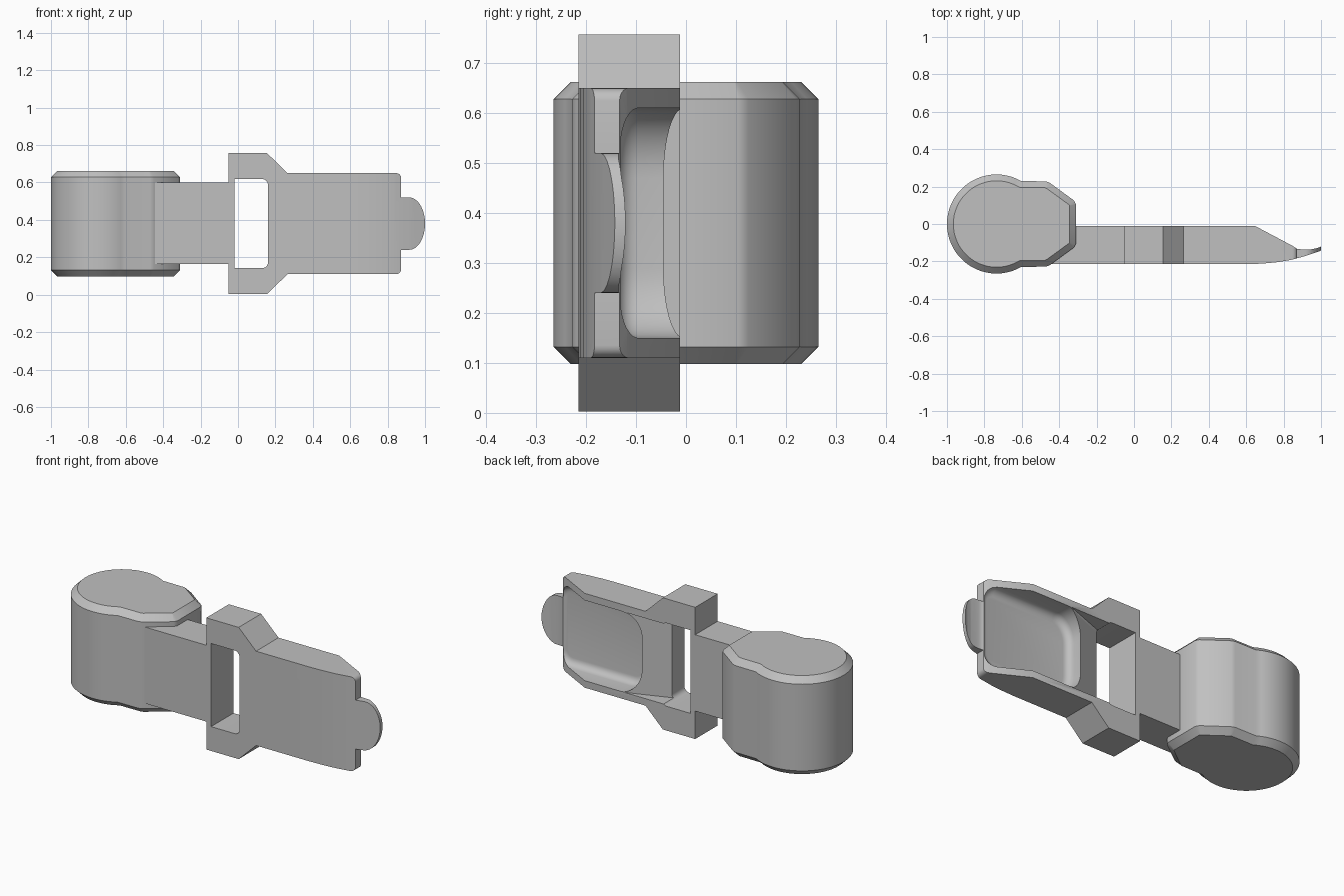
import bpy, bmesh
from math import sin, cos, pi, radians

default_cube = bpy.data.objects.get("Cube")
if default_cube:
    bpy.data.objects.remove(default_cube, do_unlink=True)

GREY = (0.53, 0.53, 0.53, 1)
grey = bpy.data.materials.new("plain grey")
grey.use_nodes = True
grey.diffuse_color = GREY
grey.node_tree.nodes["Principled BSDF"].inputs["Base Color"].default_value = GREY


def arc(cx, cy, rx, ry, start, end, steps=8):
    angles = [radians(start + (end - start) * i / steps) for i in range(steps + 1)]
    return [(cx + rx * cos(a), cy + ry * sin(a)) for a in angles]


def prism(name, points, axis, low, high, bevel_low=0, bevel_high=0, segments=1):
    """Extrude a closed profile along y (x,z points) or z (x,y points)."""
    bm = bmesh.new()

    def place(p, d):
        return (p[0], d, p[1]) if axis == "y" else (p[0], p[1], d)
    rings = [[bm.verts.new(place(p, d)) for p in points] for d in (low, high)]
    caps = [bm.faces.new(ring) for ring in rings]
    for i in range(len(points)):
        j = (i + 1) % len(points)
        bm.faces.new((rings[0][i], rings[0][j], rings[1][j], rings[1][i]))
    bmesh.ops.recalc_face_normals(bm, faces=bm.faces)
    rims = [(list(c.edges), w) for c, w in zip(caps, (bevel_low, bevel_high)) if w]
    for edges, width in rims:
        bmesh.ops.bevel(bm, geom=edges, offset=width, segments=segments,
                        profile=0.5, affect="EDGES")
    mesh = bpy.data.meshes.new(name)
    bm.to_mesh(mesh)
    bm.free()
    mesh.materials.append(grey)
    obj = bpy.data.objects.new(name, mesh)
    bpy.context.collection.objects.link(obj)
    return obj


def combine(target, tool, operation):
    """Apply a boolean and discard the tool object."""
    tool.hide_render = True
    mod = target.modifiers.new("cut", "BOOLEAN")
    mod.object, mod.operation, mod.solver = tool, operation, "EXACT"
    graph = bpy.context.evaluated_depsgraph_get()
    mesh = bpy.data.meshes.new_from_object(target.evaluated_get(graph))
    target.modifiers.clear()
    target.data = mesh
    bpy.data.objects.remove(tool, do_unlink=True)


def mirrored(half, middle):
    """Close an upper half profile by reflecting it about a middle line."""
    return half + [(x, 2 * middle - v) for x, v in reversed(half)]


def smooth(obj, angle=32):
    bpy.ops.object.select_all(action="DESELECT")
    obj.select_set(True)
    bpy.context.view_layer.objects.active = obj
    bpy.ops.object.shade_smooth_by_angle(angle=radians(angle))


FRONT, BACK, MID = -0.215, -0.012, 0.38

# Pivot drum: round body running into a tapered neck, chamfered top and bottom
drum_outline = arc(-0.735, 0, 0.265, 0.265, 60, 300, 40)
drum_outline += [(-0.47, -0.228), (-0.45, -0.22), (-0.32, -0.125), (-0.31, -0.105),
                 (-0.31, 0.105), (-0.32, 0.125), (-0.45, 0.22), (-0.47, 0.228)]
drum = prism("pivot_drum", drum_outline, "z", 0.098, 0.662, 0.034, 0.034)
smooth(drum)

# Arm joining drum and lever
arm = prism("arm", [(-0.5, 0.163), (-0.05, 0.163), (-0.05, 0.6), (-0.5, 0.6)],
            "y", FRONT, BACK)

# Lever: frame, plate and rounded thumb tab
lever_half = [(-0.05, 0.757), (0.155, 0.757), (0.265, 0.65)]
lever_half += arc(0.845, 0.625, 0.027, 0.025, 90, 0, 5)
lever_half += [(0.872, 0.52)] + arc(0.915, MID, 0.085, 0.14, 90, 4, 12)
lever = prism("lever", mirrored(lever_half, MID), "y", -0.4, 0.2)

# Side shape of the lever: curved front, sloped back, thin tip
side = [(-0.2, FRONT), (0.6, FRONT), (0.68, -0.212), (0.76, -0.205), (0.84, -0.192),
        (0.92, -0.17), (1.01, -0.139), (1.01, -0.117), (0.98, -0.129), (0.95, -0.135),
        (0.9, -0.136), (0.872, -0.133), (0.85, -0.118), (0.65, BACK), (-0.2, BACK)]
combine(lever, prism("side_cutter", side, "z", -0.1, 0.9), "INTERSECT")

# Window through the frame
window = [(-0.02, 0.618)] + arc(0.13, 0.588, 0.03, 0.03, 90, 0, 6)
combine(lever, prism("window_cutter", mirrored(window, MID), "y", -0.5, 0.4), "DIFFERENCE")

# Sloped ramp from window to pocket
ramp = [(0.1, -0.122), (0.16, -0.1), (0.46, 0.01), (0.46, 0.1), (0.1, 0.1)]
combine(lever, prism("ramp_cutter", ramp, "z", 0.15, 0.61), "DIFFERENCE")

# Hollow pocket in the back, with filleted floor
pocket = arc(0.42, 0.47, 0.11, 0.14, 180, 90, 10) + arc(0.81, 0.53, 0.08, 0.08, 90, 0, 8)
combine(lever, prism("pocket_cutter", mirrored(pocket, MID), "y", -0.1365, 0.2,
                     bevel_low=0.04, segments=5), "DIFFERENCE")
smooth(lever)
